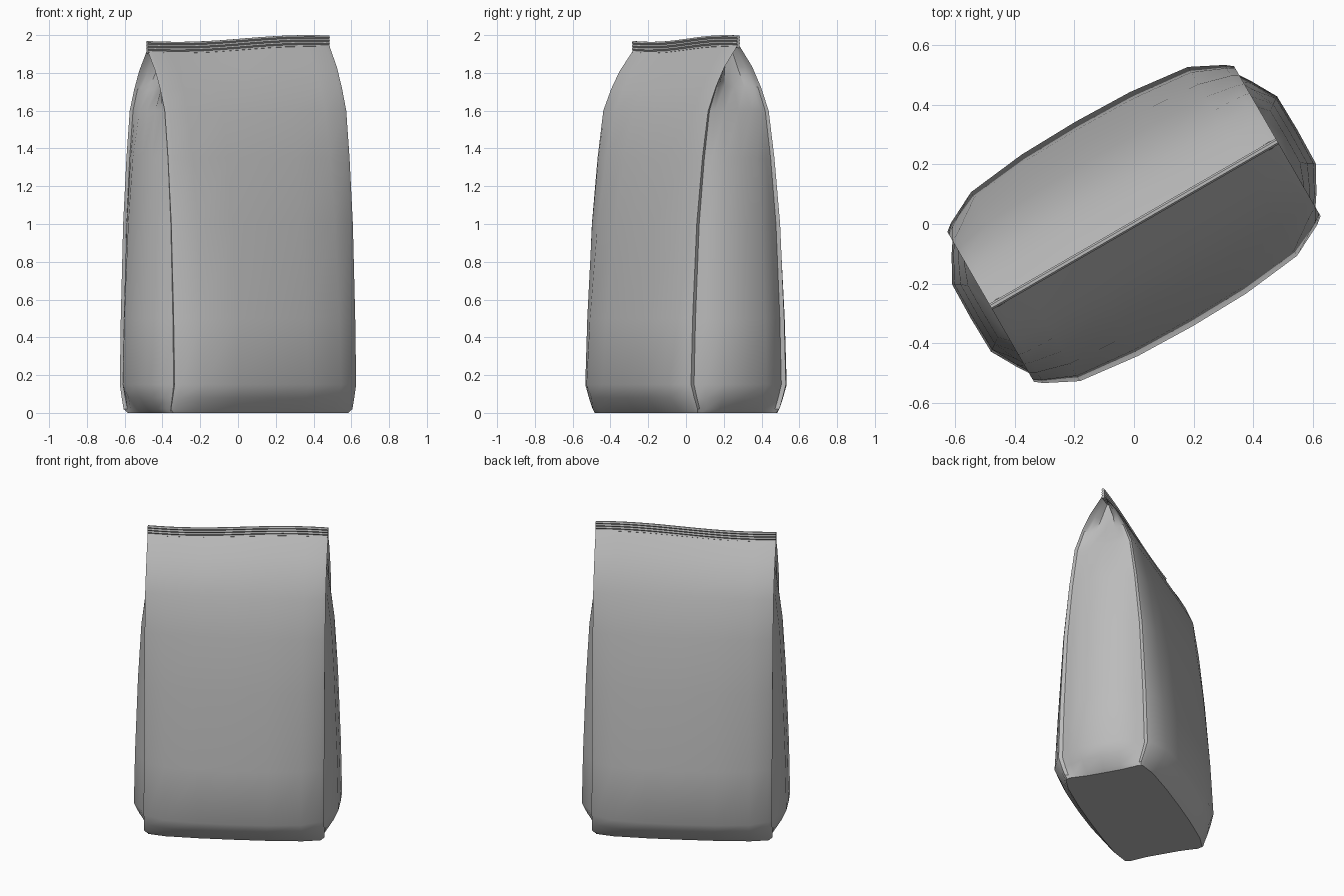
import bpy, bmesh, math

cube = bpy.data.objects.get("Cube")
if cube:
    bpy.data.objects.remove(cube, do_unlink=True)

TURN = math.radians(30)
HALF = 0.555          # half width at the corner folds

foil = bpy.data.materials.new("plain_grey_foil")
foil.use_nodes = True
grey = (0.5, 0.5, 0.5, 1)
foil.diffuse_color = grey
foil.node_tree.nodes["Principled BSDF"].inputs["Base Color"].default_value = grey


def sag(u, z):
    """Gentle wave of the top edge, fading out down the bag."""
    fade = min(1, max(0, (z - 1.6) / 0.3))
    return fade * 0.018 * math.sin(math.pi * (u - 0.03) / 0.8)


def loft(name, rings, angle, cap_top):
    """Skin closed rings of (u, v, z) points into one smooth object."""
    bm = bmesh.new()
    loops = [[bm.verts.new((u, v, z + sag(u, z))) for u, v, z in r] for r in rings]
    for a, b in zip(loops, loops[1:]):
        n = len(a)
        for i in range(n):
            j = (i + 1) % n
            bm.faces.new((a[i], a[j], b[j], b[i]))
    bm.faces.new(loops[0][::-1])
    if cap_top:
        bm.faces.new(loops[-1])
    bmesh.ops.recalc_face_normals(bm, faces=bm.faces)
    mesh = bpy.data.meshes.new(name)
    bm.to_mesh(mesh)
    bm.free()
    mesh.materials.append(foil)
    ob = bpy.data.objects.new(name, mesh)
    bpy.context.collection.objects.link(ob)
    ob.rotation_euler.z = TURN
    bpy.ops.object.select_all(action='DESELECT')
    ob.select_set(True)
    bpy.context.view_layer.objects.active = ob
    bpy.ops.object.shade_smooth_by_angle(angle=math.radians(angle))
    return ob


def bag_ring(z, corner, front, side):
    """Cross-section: bulged panels, side gussets and pinched corner folds."""
    edge = HALF - 0.012
    width = HALF - 0.02 if z < 0.01 else HALF

    def gusset(t):
        return edge + (side - edge) * t

    def panel(t):
        return corner + (front - corner) * t

    quarter = [(side, 0), (gusset(0.97), corner * 0.45), (gusset(0.4), corner * 0.76),
               (gusset(0.05), corner * 0.92), (width, corner),
               (HALF - 0.025, panel(0.15) + 0.004), (0.42, panel(0.72)),
               (0.21, panel(0.95)), (0, front)]
    half = quarter + [(-u, v) for u, v in quarter[-2::-1]]
    full = half + [(u, -v) for u, v in half[-2:0:-1]]
    return [(u, v, z) for u, v in full]


# Bag body: height, corner depth, panel depth, gusset reach
levels = [
    (0.0, 0.24, 0.29, 0.53), (0.02, 0.25, 0.31, 0.555), (0.08, 0.27, 0.36, 0.6),
    (0.15, 0.29, 0.395, 0.632), (0.5, 0.28, 0.37, 0.625), (1.0, 0.255, 0.315, 0.607),
    (1.35, 0.22, 0.26, 0.587), (1.6, 0.185, 0.2, 0.555), (1.72, 0.137, 0.145, 0.51),
    (1.82, 0.085, 0.088, 0.475), (1.925, 0.008, 0.008, 0.46),
]
loft("bag_body", [bag_ring(*level) for level in levels], 38, False)


# Crimped top seal with fine horizontal ridges
def seal_ring(z, depth):
    us = [HALF * (i / 8 - 1) for i in range(17)]
    return [(u, -depth, z) for u in us] + [(u, depth, z) for u in us[::-1]]


RIDGES = 4
steps = 2 * RIDGES
seal = [seal_ring(1.915 + 0.067 * i / steps, 0.011 if i % 2 else 0.005)
        for i in range(steps + 1)]
loft("top_seal", seal, 25, True)
